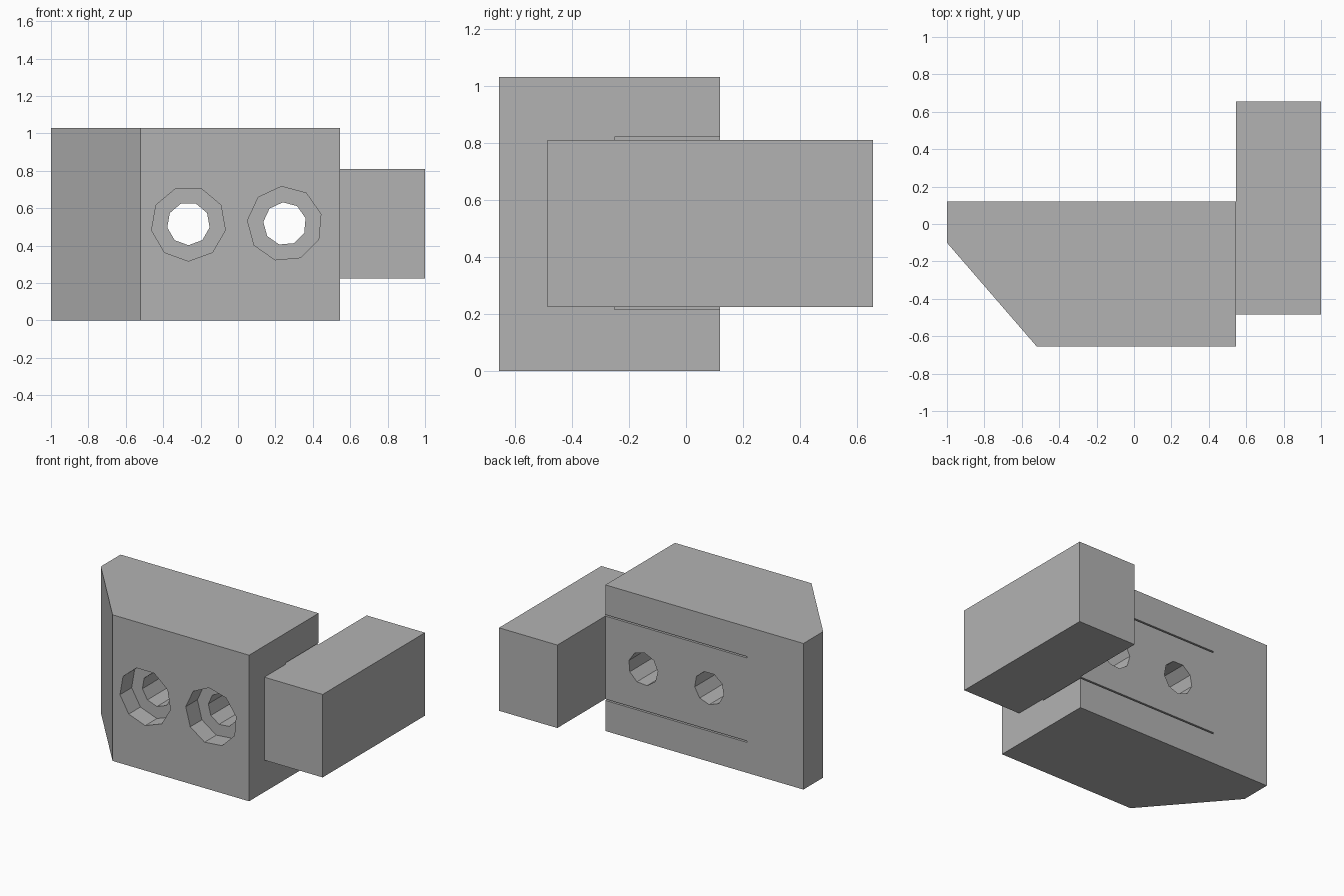
import bpy, bmesh, math

cube = bpy.data.objects.get("Cube")
if cube:
    bpy.data.objects.remove(cube, do_unlink=True)

grey = bpy.data.materials.new("plain_grey")
grey.use_nodes = True
COLOUR = (0.45, 0.45, 0.45, 1)
grey.diffuse_color = COLOUR
grey.node_tree.nodes["Principled BSDF"].inputs["Base Color"].default_value = COLOUR


def prism(name, points, direction):
    """Extrude a flat polygon along a direction."""
    bm = bmesh.new()
    face = bm.faces.new([bm.verts.new(p) for p in points])
    grown = bmesh.ops.extrude_face_region(bm, geom=[face])["geom"]
    verts = [g for g in grown if isinstance(g, bmesh.types.BMVert)]
    bmesh.ops.translate(bm, verts=verts, vec=direction)
    bmesh.ops.recalc_face_normals(bm, faces=bm.faces)
    mesh = bpy.data.meshes.new(name)
    bm.to_mesh(mesh)
    bm.free()
    mesh.materials.append(grey)
    obj = bpy.data.objects.new(name, mesh)
    bpy.context.collection.objects.link(obj)
    return obj


def box(name, x0, x1, y0, y1, z0, z1):
    base = [(x0, y0, z0), (x1, y0, z0), (x1, y1, z0), (x0, y1, z0)]
    return prism(name, base, (0, 0, z1 - z0))


def bore(name, x, radius, y0, y1, turn):
    """Nine-sided cutter running front to back."""
    angles = [math.radians(turn + 40 * i) for i in range(9)]
    ring = [(x + radius * math.cos(a), y0, HOLE_Z + radius * math.sin(a)) for a in angles]
    return prism(name, ring, (0, y1 - y0, 0))


def cut(target, cutter):
    mod = target.modifiers.new(cutter.name, "BOOLEAN")
    mod.operation = "DIFFERENCE"
    mod.solver = "EXACT"
    mod.object = cutter
    cutter.hide_render = True
    cutter.hide_set(True)


FRONT, BACK, JOINT, HOLE_Z = -0.655, 0.12, 0.545, 0.517
SLOT_END, SLOT_FLOOR = -0.56, -0.25

# Main block with one chamfered corner
outline = [(-1, BACK, 0), (-1, -0.1, 0), (-0.52, FRONT, 0), (JOINT, FRONT, 0), (JOINT, BACK, 0)]
block = prism("block", outline, (0, 0, 1.03))

# Slot in the back of the block, and the tongue that fills it with a thin gap
cut(block, box("slot_cutter", SLOT_END, 0.7, SLOT_FLOOR, 0.3, 0.215, 0.82))
tongue = box("tongue", SLOT_END, JOINT, SLOT_FLOOR, BACK, 0.225, 0.81)

# Cross bar at the end of the tongue
box("cross_bar", JOINT, 1, -0.485, 0.655, 0.225, 0.81)

# Two counterbored bolt holes
for side, x, turn in (("right", -0.265, 30), ("left", 0.25, 15)):
    through = bore(side + "_hole_cutter", x, 0.115, -0.9, 0.4, turn)
    cut(block, bore(side + "_counterbore_cutter", x, 0.2, -0.9, FRONT + 0.13, turn))
    cut(block, through)
    cut(tongue, through)
